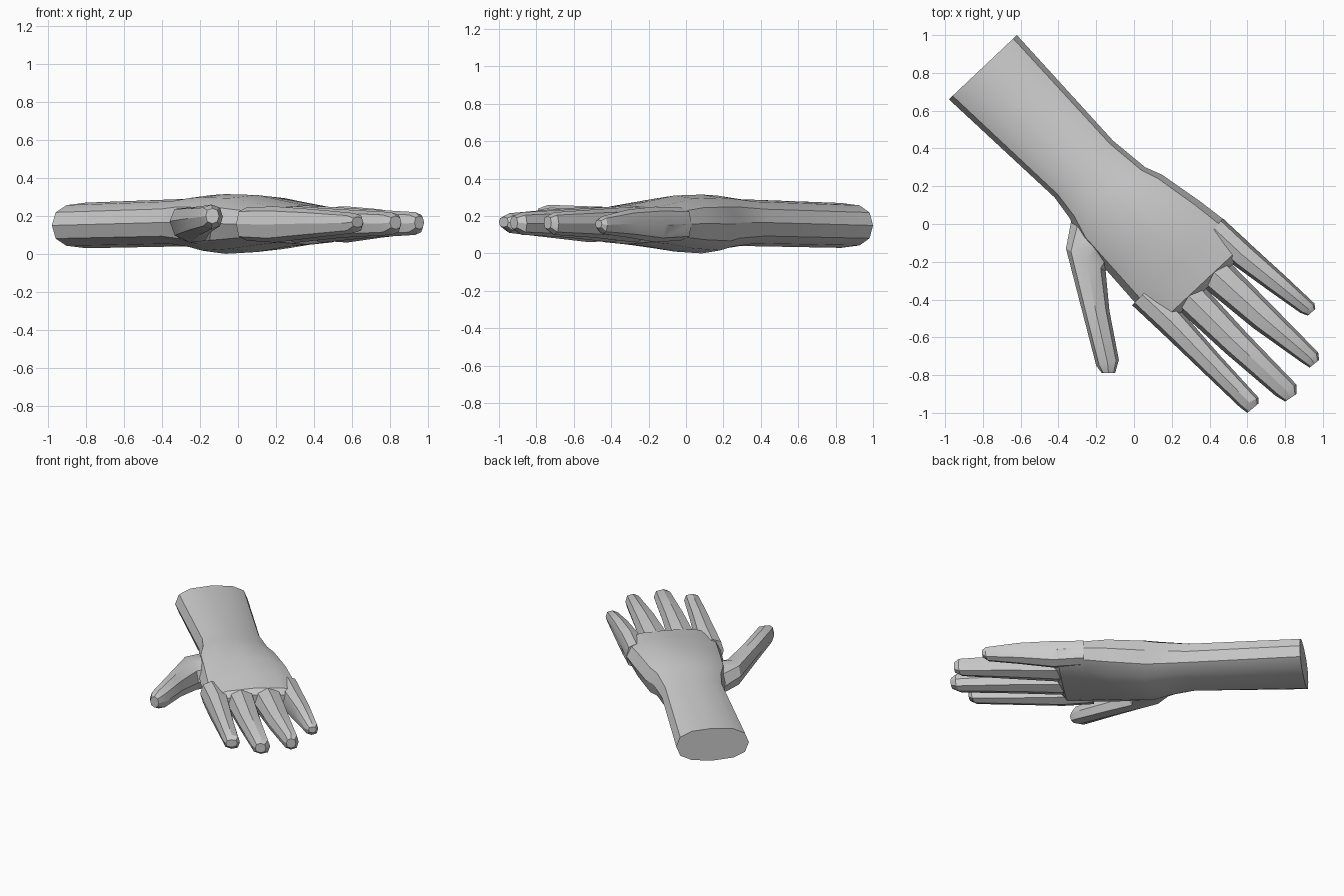
import bpy, bmesh
from math import cos, sin, pi
from mathutils import Vector

if "Cube" in bpy.data.objects:
    bpy.data.objects.remove(bpy.data.objects["Cube"])


def loft(name, sections, sides, power):
    """Skin rounded rings; each is (left xy, right xy, z low, z high, tilt)."""
    bm = bmesh.new()
    rings = []
    for left, right, lo, hi, tilt in sections:
        l = Vector((*left, (lo + hi) / 2 + tilt))
        r = Vector((*right, (lo + hi) / 2 - tilt))
        mid, half = (l + r) / 2, (r - l) / 2
        ring = []
        for i in range(sides):
            a = 2 * pi * i / sides
            c, s = round(cos(a), 6), round(sin(a), 6)
            u = abs(c) ** (2 / power) * (1 if c >= 0 else -1)
            v = abs(s) ** (2 / power) * (1 if s >= 0 else -1)
            ring.append(bm.verts.new(mid + half * u + Vector((0, 0, (hi - lo) / 2 * v))))
        rings.append(ring)
    for a, b in zip(rings, rings[1:]):
        for i in range(sides):
            j = (i + 1) % sides
            bm.faces.new((a[i], a[j], b[j], b[i]))
    bm.faces.new(rings[0])
    bm.faces.new(rings[-1])
    bmesh.ops.recalc_face_normals(bm, faces=bm.faces)
    mesh = bpy.data.meshes.new(name)
    bm.to_mesh(mesh)
    bm.free()
    ob = bpy.data.objects.new(name, mesh)
    bpy.context.collection.objects.link(ob)
    return ob


# Forearm, wrist and palm
hand = loft("hand", [
    ((-0.98, 0.66), (-0.62, 1.00), 0.03, 0.27, 0),
    ((-0.42, 0.14), (-0.11, 0.44), 0.04, 0.29, 0),
    ((-0.34, 0.03), (0.06, 0.30), 0.02, 0.31, 0),
    ((-0.28, -0.09), (0.15, 0.26), 0.00, 0.315, 0),
    ((-0.15, -0.24), (0.35, 0.12), 0.01, 0.31, 0),
    ((0.00, -0.41), (0.48, 0.02), 0.035, 0.28, 0),
    ((0.12, -0.54), (0.60, -0.09), 0.05, 0.255, 0),
    ((0.18, -0.53), (0.59, -0.15), 0.09, 0.22, 0),
], 12, 2.5)

# Thumb
parts = [loft("thumb", [
    ((-0.33, 0.03), (-0.04, -0.08), 0.05, 0.24, 0),
    ((-0.36, -0.13), (-0.15, -0.25), 0.06, 0.245, 0.02),
    ((-0.275, -0.46), (-0.13, -0.46), 0.10, 0.25, 0.01),
    ((-0.20, -0.75), (-0.08, -0.72), 0.13, 0.26, 0),
    ((-0.17, -0.79), (-0.10, -0.79), 0.16, 0.24, 0),
], 8, 2.4)]

# Fingers: knuckle, middle, near tip and tip edges, plus z range near the tip
fingers = {
    "index": [(0.14, -0.57), (0.25, -0.46), (0.35, -0.77), (0.45, -0.69),
              (0.56, -0.97), (0.66, -0.92), (0.60, -1.0), (0.66, -0.95), (0.11, 0.215)],
    "middle": [(0.25, -0.47), (0.38, -0.34), (0.48, -0.68), (0.60, -0.58),
               (0.75, -0.91), (0.86, -0.85), (0.80, -0.94), (0.86, -0.90), (0.10, 0.22)],
    "ring": [(0.385, -0.35), (0.515, -0.21), (0.63, -0.55), (0.74, -0.44),
             (0.89, -0.735), (0.975, -0.68), (0.93, -0.76), (0.98, -0.72), (0.10, 0.22)],
    "little": [(0.53, -0.22), (0.62, -0.11), (0.71, -0.35), (0.79, -0.265),
               (0.88, -0.47), (0.955, -0.42), (0.92, -0.485), (0.96, -0.45), (0.105, 0.20)],
}
for name, (kl, kr, ml, mr, nl, nr, tl, tr, (lo, hi)) in fingers.items():
    back = [(p[0] - 0.15, p[1] + 0.14) for p in (kl, kr)]
    parts.append(loft(name + "_finger", [
        (*back, 0.07, 0.245, 0),
        (kl, kr, 0.06, 0.25, 0),
        (ml, mr, 0.085, 0.235, 0),
        (nl, nr, lo, hi, 0),
        (tl, tr, lo + 0.03, hi - 0.02, 0),
    ], 8, 2.5))

# Fuse everything into a single skin
bpy.context.view_layer.objects.active = hand
for part in parts:
    mod = hand.modifiers.new("fuse", 'BOOLEAN')
    mod.operation = 'UNION'
    mod.solver = 'EXACT'
    mod.object = part
    bpy.ops.object.modifier_apply(modifier=mod.name)
    bpy.data.objects.remove(part)

bpy.ops.object.select_all(action='DESELECT')
hand.select_set(True)
bpy.ops.object.shade_smooth_by_angle(angle=0.5)
